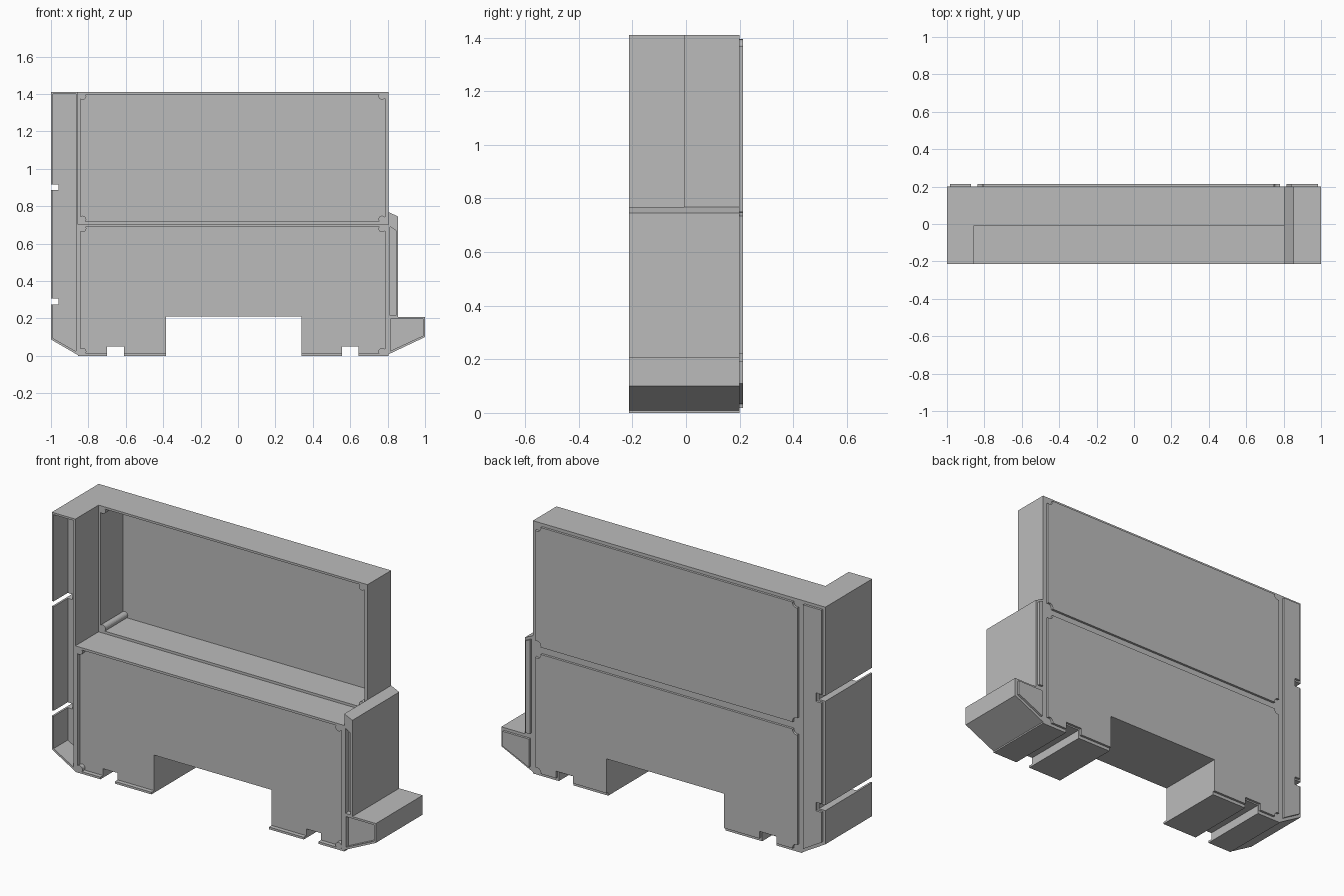
import bpy, bmesh, math

if "Cube" in bpy.data.objects:
    bpy.data.objects.remove(bpy.data.objects["Cube"])

GREY = bpy.data.materials.new("housing grey")
GREY.diffuse_color = (0.5, 0.5, 0.5, 1)
GREY.use_nodes = True
GREY.node_tree.nodes["Principled BSDF"].inputs["Base Color"].default_value = GREY.diffuse_color

FRONT, BACK, PLATE = -0.213, 0.2, 0.213
MID = -0.008                      # front of the set-back upper box
XL, XR, TOP, SPLIT = -0.855, 0.805, 1.41, 0.703


def prism(name, pts, y0, y1):
    """Extrude an x-z outline from y0 to y1."""
    bm = bmesh.new()
    face = bm.faces.new([bm.verts.new((x, y0, z)) for x, z in pts])
    ext = bmesh.ops.extrude_face_region(bm, geom=[face])["geom"]
    for v in ext:
        if isinstance(v, bmesh.types.BMVert):
            v.co.y = y1
    bmesh.ops.recalc_face_normals(bm, faces=bm.faces)
    me = bpy.data.meshes.new(name)
    bm.to_mesh(me)
    bm.free()
    me.materials.append(GREY)
    ob = bpy.data.objects.new(name, me)
    bpy.context.collection.objects.link(ob)
    return ob


def rect(x0, x1, z0, z1):
    return [(x0, z0), (x1, z0), (x1, z1), (x0, z1)]


def disc(x, z, r, n=20):
    return [(x + r * math.cos(2 * math.pi * i / n),
             z + r * math.sin(2 * math.pi * i / n)) for i in range(n)]


def cut(ob, pts, y0, y1):
    """Subtract a prism from an object and remove the cutter."""
    cutter = prism("cutter", pts, y0, y1)
    cutter.hide_render = True
    mod = ob.modifiers.new("cut", 'BOOLEAN')
    mod.operation, mod.solver, mod.object = 'DIFFERENCE', 'EXACT', cutter
    bpy.context.view_layer.update()
    ev = ob.evaluated_get(bpy.context.evaluated_depsgraph_get())
    new = bpy.data.meshes.new_from_object(ev)
    ob.modifiers.clear()
    ob.data = new
    bpy.data.objects.remove(cutter)


def lower_outline(x0, x1, z0, z1, grow=0.0):
    """Lower body with the rail opening and two small foot slots."""
    pts = [(x0, z0)]
    for a, b, h in ((-0.70, -0.61, 0.05), (-0.385, 0.34, 0.21), (0.555, 0.645, 0.05)):
        g = grow if h < 0.1 else 0
        pts += [(a - g, z0), (a - g, h + g), (b + g, h + g), (b + g, z0)]
    return pts + [(x1, z0), (x1, z1), (x0, z1)]


def strip_outline(x0, x1, low0, low1, top, reach, half):
    """Left strip with bevelled foot and two side slots."""
    pts = [(x0, low0), (x1, low1), (x1, top), (x0, top)]
    for z in (0.90, 0.29):
        pts += [(x0, z + half), (reach, z + half), (reach, z - half), (x0, z - half)]
    return pts


def corners(z0, z1):
    return [(x, z) for x in (-0.83, 0.77) for z in (z0, z1)]


# Lower body: shallow recessed front, corner pegs
lower = prism("lower_body", lower_outline(XL, XR, 0, SPLIT), FRONT, BACK)
cut(lower, rect(-0.842, 0.787, 0.012, 0.69), FRONT - 0.1, FRONT + 0.024)

# Upper body: half-depth open box
upper = prism("upper_body", rect(XL, XR, SPLIT, TOP), MID, BACK)
cut(upper, rect(-0.842, 0.787, 0.717, 1.398), MID - 0.1, 0.187)

# Raised back panels with rounded corner cut-outs
panels = (
    ("lower", lower_outline(-0.836, 0.781, 0.018, 0.684, 0.008), (0.023, 0.68), FRONT, FRONT + 0.03),
    ("upper", rect(-0.836, 0.781, 0.723, 1.392), (0.73, 1.388), MID, 0.19),
)
for label, outline, (z0, z1), y0, y1 in panels:
    panel = prism(label + "_back_panel", outline, BACK - 0.001, PLATE)
    for x, z in corners(z0, z1):
        cut(panel, disc(x, z, 0.023), BACK, PLATE + 0.1)
        prism(label + "_corner_peg", disc(x, z, 0.019), y0, y1)

# Left strip: hollow front, raised back panel
strip = prism("left_strip", strip_outline(-1, XL, 0.087, 0.003, TOP, -0.96, 0.015), FRONT, BACK)
cut(strip, [(-0.989, 0.094), (-0.867, 0.024), (-0.867, 1.399), (-0.989, 1.399)],
    FRONT - 0.1, FRONT + 0.125)
prism("left_strip_back_panel",
      strip_outline(-0.985, -0.872, 0.098, 0.032, 1.394, -0.95, 0.024), BACK - 0.001, PLATE)

# Right side block with sloped top
side = prism("side_block", [(XR, 0.2), (0.855, 0.2), (0.855, 0.745), (XR, 0.768)], FRONT, BACK)
cut(side, [(0.812, 0.215), (0.845, 0.215), (0.845, 0.67), (0.812, 0.69)],
    FRONT - 0.1, FRONT + 0.03)
prism("side_block_back_panel", [(0.815, 0.222), (0.842, 0.222), (0.842, 0.735), (0.815, 0.748)],
      BACK - 0.001, PLATE)

# Right release foot
foot = prism("release_foot", [(XR, 0.008), (1, 0.1), (1, 0.208), (XR, 0.208)], FRONT, BACK)
cut(foot, [(0.815, 0.026), (0.989, 0.107), (0.989, 0.197), (0.815, 0.197)],
    FRONT - 0.1, FRONT + 0.024)
prism("release_foot_back_panel", [(0.82, 0.034), (0.984, 0.11), (0.984, 0.192), (0.82, 0.192)],
      BACK - 0.001, PLATE)
